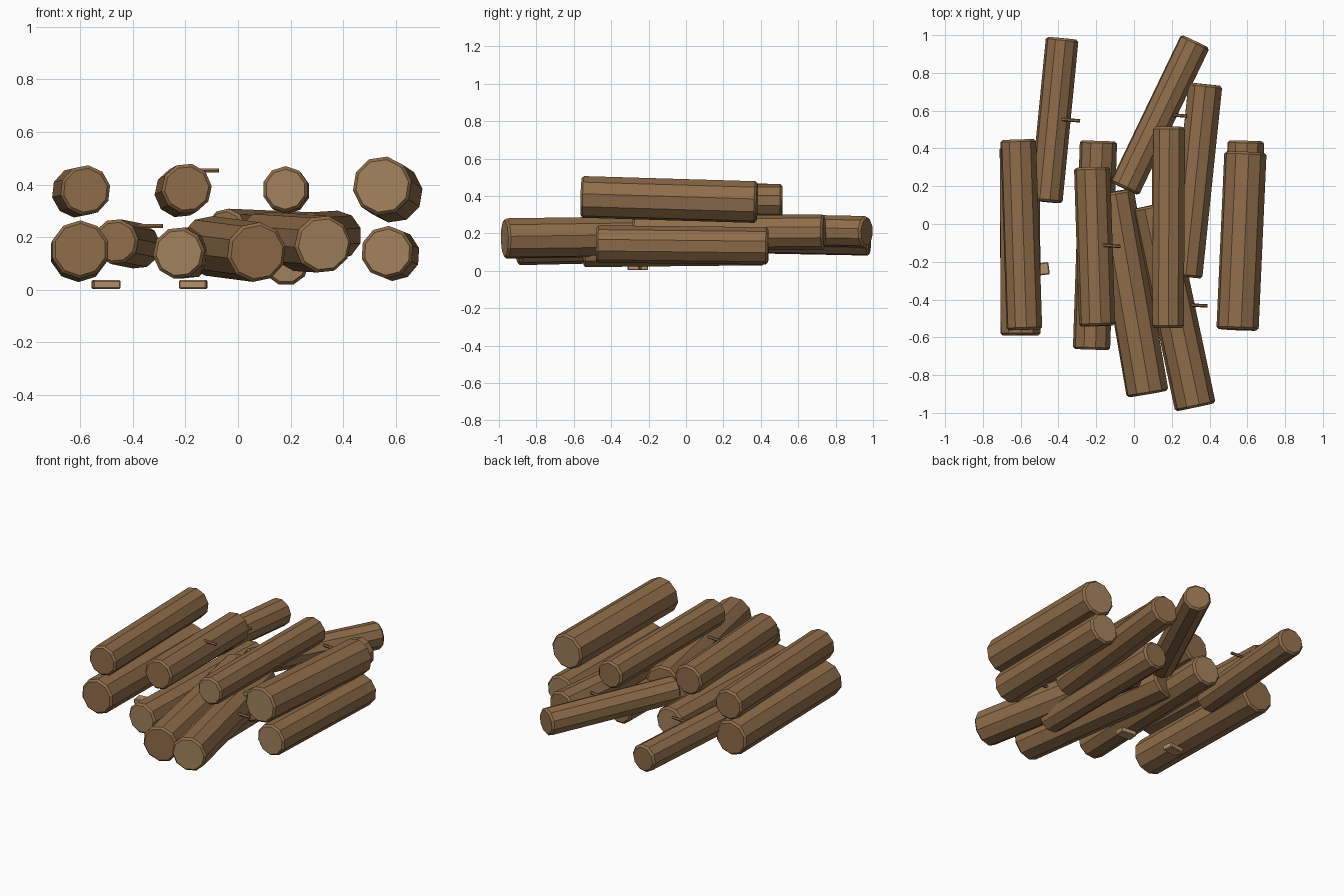
import bpy, bmesh, math
from mathutils import Vector, Matrix

if "Cube" in bpy.data.objects:
    bpy.data.objects.remove(bpy.data.objects["Cube"])


def material(name, rgb):
    m = bpy.data.materials.new(name)
    m.diffuse_color = (*rgb, 1)
    m.use_nodes = True
    m.node_tree.nodes["Principled BSDF"].inputs["Base Color"].default_value = m.diffuse_color
    return m


BARK = material("brown bark", (0.275, 0.152, 0.068))
WORN = material("worn cut wood", (0.36, 0.22, 0.11))
PALE = material("pale wood", (0.46, 0.28, 0.145))


def finish(bm, name, mats):
    bmesh.ops.recalc_face_normals(bm, faces=bm.faces)
    me = bpy.data.meshes.new(name)
    bm.to_mesh(me)
    bm.free()
    for m in mats:
        me.materials.append(m)
    ob = bpy.data.objects.new(name, me)
    bpy.context.collection.objects.link(ob)
    return ob


def log(name, a, b, r, worn="", sides=10, turn=0.0, chamfer=0.012):
    """Chamfered faceted log between two end centres; worn lists ends with bare wood."""
    a, b = Vector(a), Vector(b)
    d = (b - a).normalized()
    side = d.cross(Vector((0, 0, 1))).normalized()
    up = side.cross(d)
    rings = [(a, r - chamfer), (a + d * chamfer, r),
             (b - d * chamfer, r), (b, r - chamfer)]
    bm = bmesh.new()
    loops = []
    for c, rad in rings:
        angles = [turn + math.tau * i / sides for i in range(sides)]
        loops.append([bm.verts.new(c + (side * math.cos(t) + up * math.sin(t)) * rad)
                      for t in angles])
    for lo, hi in zip(loops, loops[1:]):
        for i in range(sides):
            j = (i + 1) % sides
            bm.faces.new((lo[i], lo[j], hi[j], hi[i]))
    front = bm.faces.new(loops[0])
    back = bm.faces.new(loops[-1])
    front.material_index = int("front" in worn)
    back.material_index = int("back" in worn)
    return finish(bm, name, [BARK, WORN])


# Upper layer of logs
log("upper_log_left", (-0.58, -0.56, 0.378), (-0.613, 0.447, 0.37), 0.096, turn=0.2)
log("upper_log_middle_left", (-0.195, -0.54, 0.385), (-0.222, 0.30, 0.37), 0.096, turn=0.1)
log("upper_log_middle_right", (0.18, -0.55, 0.382), (0.186, 0.515, 0.376), 0.088, "front", turn=0.3)
log("upper_log_right", (0.548, -0.56, 0.395), (0.59, 0.38, 0.367), 0.113, "front back", turn=0.15)

# Lower layer of logs
log("lower_log_left", (-0.6, -0.59, 0.153), (-0.605, 0.41, 0.14), 0.111, turn=0.3)
log("lower_log_middle_left", (-0.225, -0.665, 0.14), (-0.188, 0.44, 0.14), 0.099, "front back", turn=0.1)
log("lower_log_middle_right", (0.183, -0.55, 0.103), (0.183, 0.42, 0.113), 0.088, "front")
log("lower_log_right", (0.567, -0.48, 0.143), (0.592, 0.44, 0.133), 0.1, "front back", turn=0.25)

# Slanted logs scattered through the pile
log("slanted_log_front", (0.072, -0.90, 0.143), (-0.112, 0.17, 0.167), 0.114, turn=0.2)
log("slanted_log_front_right", (0.325, -0.97, 0.173), (0.098, 0.10, 0.188), 0.11, "front", turn=0.1)
log("slanted_log_back", (-0.05, 0.187, 0.224), (0.325, 0.967, 0.208), 0.085, turn=0.2)
log("slanted_log_back_right", (0.272, -0.28, 0.2), (0.378, 0.74, 0.207), 0.094, turn=0.3)
log("slanted_log_back_left", (-0.465, 0.117, 0.183), (-0.38, 0.983, 0.166), 0.087, turn=0.1)

# Small broken twigs sticking out of the bark
for i, (x0, x1, y, z) in enumerate([(-0.385, -0.285, 0.55, 0.243),
                                    (-0.17, -0.072, -0.115, 0.453),
                                    (0.185, 0.28, 0.575, 0.26),
                                    (0.26, 0.39, -0.43, 0.225)]):
    log(f"twig_{i + 1}", (x0, y + 0.004, z), (x1, y - 0.004, z), 0.009, sides=6, chamfer=0.002)

# Flat wood chips lying on the ground
for i, (x, y, spin) in enumerate([(-0.502, -0.24, 0.12), (-0.17, -0.275, -0.1)]):
    bm = bmesh.new()
    bmesh.ops.create_cube(bm, size=1)
    bmesh.ops.scale(bm, vec=(0.105, 0.065, 0.034), verts=bm.verts)
    bmesh.ops.bevel(bm, geom=bm.edges[:], offset=0.005, segments=1, affect='EDGES')
    bmesh.ops.transform(bm, verts=bm.verts,
                        matrix=Matrix.Translation((x, y, 0.02)) @ Matrix.Rotation(spin, 4, 'Z'))
    finish(bm, f"wood_chip_{i + 1}", [PALE])
